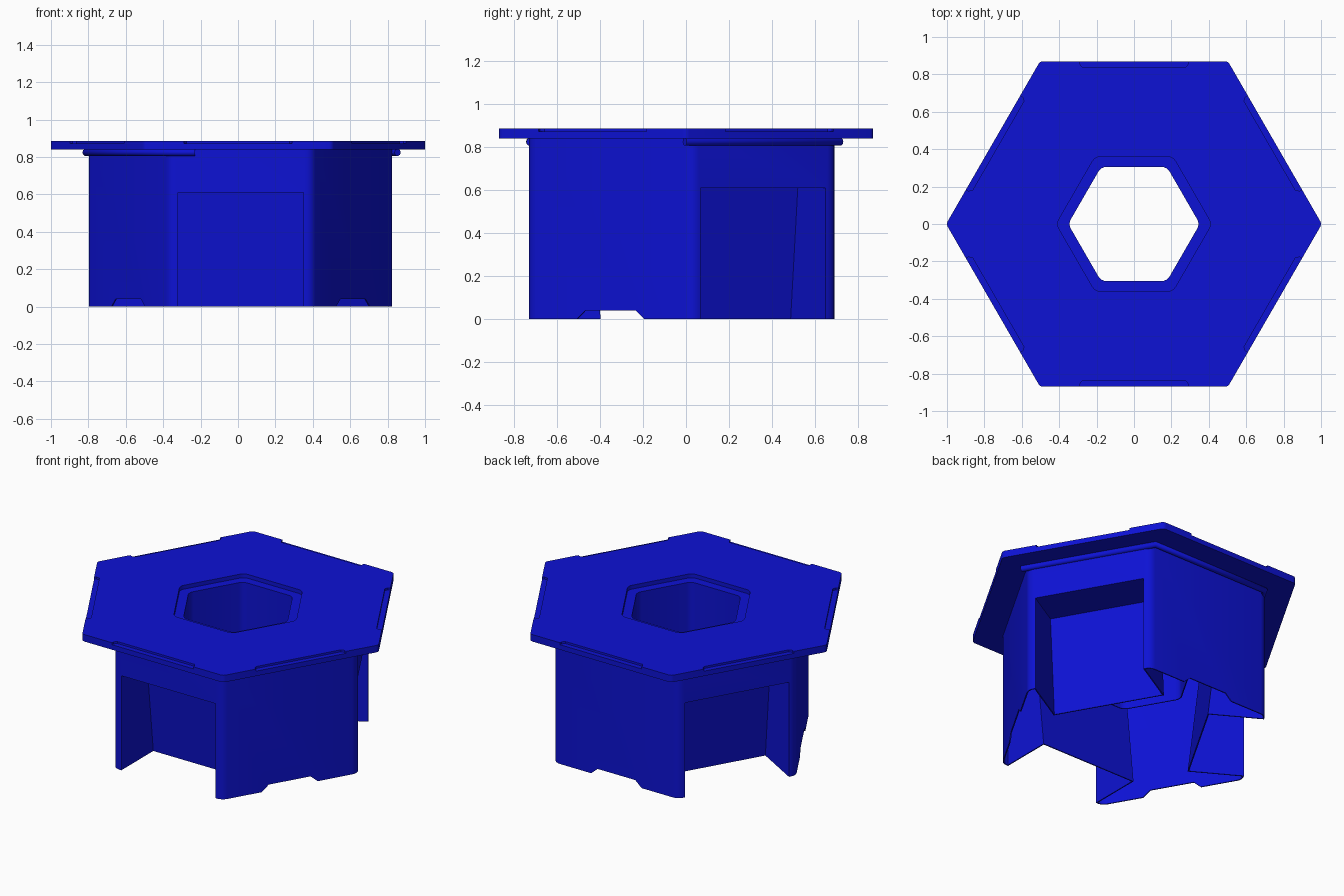
import bpy, bmesh
from math import radians, cos, sin, pi
from mathutils import Matrix, Vector

if "Cube" in bpy.data.objects:
    bpy.data.objects.remove(bpy.data.objects["Cube"])

blue = bpy.data.materials.new("blue")
blue.diffuse_color = (0.004, 0.006, 0.66, 1)
blue.use_nodes = True
blue.node_tree.nodes["Principled BSDF"].inputs["Base Color"].default_value = blue.diffuse_color
BODY_C = Vector((0.014, -0.004, 0))  # body sits slightly off the plate centre
P, Q = 0.726, 0.694                  # apothems of pocket sides and plain sides


def rounded_hex(p, r, q=None, steps=4):
    """Hexagon outline with points on +-x; sides alternate apothems p and q."""
    q = p if q is None else q
    pts = []
    for k in range(6):
        a = k * pi / 3
        d1, d2 = (q - r, p - r) if k % 2 == 0 else (p - r, q - r)
        u, v = (d1 + d2) / (2 * cos(pi / 6)), d2 - d1
        cx, cy = u * cos(a) - v * sin(a), u * sin(a) + v * cos(a)
        for i in range(steps + 1):
            t = a - pi / 6 + i * (pi / 3) / steps
            pts.append((cx + r * cos(t), cy + r * sin(t)))
    return pts


def prism(name, pts, lo, hi, matrix=Matrix(), axis='Z', helper=False):
    """Extrude an outline along z, or a (y, z) outline along x, or (x, z) along y."""
    place = {'Z': lambda p, h: (p[0], p[1], h),
             'X': lambda p, h: (h, p[0], p[1]),
             'Y': lambda p, h: (p[0], h, p[1])}[axis]
    bm = bmesh.new()
    low = [bm.verts.new(place(p, lo)) for p in pts]
    high = [bm.verts.new(place(p, hi)) for p in pts]
    n = len(pts)
    bm.faces.new(low)
    bm.faces.new(high)
    for i in range(n):
        bm.faces.new((low[i], low[(i + 1) % n], high[(i + 1) % n], high[i]))
    bmesh.ops.recalc_face_normals(bm, faces=bm.faces)
    bm.transform(matrix)
    me = bpy.data.meshes.new(name)
    bm.to_mesh(me)
    bm.free()
    ob = bpy.data.objects.new(name, me)
    bpy.context.collection.objects.link(ob)
    me.materials.append(blue)
    if helper:
        ob.hide_render = True
        ob.display_type = 'WIRE'
        helpers.append(ob)
    return ob


def cut(target, cutter):
    m = target.modifiers.new("cut_" + cutter.name, 'BOOLEAN')
    m.operation = 'DIFFERENCE'
    m.solver = 'EXACT'
    m.object = cutter


def finish(ob):
    """Apply the cuts, then smooth only the rounded corners."""
    bpy.ops.object.select_all(action='DESELECT')
    ob.select_set(True)
    bpy.context.view_layer.objects.active = ob
    for m in list(ob.modifiers):
        bpy.ops.object.modifier_apply(modifier=m.name)
    bpy.ops.object.shade_smooth_by_angle(angle=radians(25))


def turned(deg, centre=Vector()):
    return Matrix.Translation(centre) @ Matrix.Rotation(radians(deg), 4, 'Z')


helpers = []
at_body = Matrix.Translation(BODY_C)

# Top plate with stepped hexagonal hole and shallow edge ledges
plate = prism("top_plate", rounded_hex(0.87, 0.03), 0.84, 0.885)
hole = prism("hole_cutter", rounded_hex(0.305, 0.05), 0.2, 1.0, helper=True)
step = prism("step_cutter", rounded_hex(0.36, 0.05), 0.86, 1.0, helper=True)
cut(plate, hole)
cut(plate, step)
for k in range(6):
    ledge = prism("ledge_cutter", [(-0.29, -0.9), (-0.29, -0.855), (-0.275, -0.838),
                  (0.275, -0.838), (0.29, -0.855), (0.29, -0.9)],
                  0.872, 1.0, turned(60 * k), helper=True)
    cut(plate, ledge)
finish(plate)

# Thin tube hanging below the hole
tube = prism("hole_tube", rounded_hex(0.311, 0.056), 0.39, 0.85)
cut(tube, hole)
finish(tube)

# Hollow body: inner void keeps thin walls around the three pockets
body = prism("body", rounded_hex(P, 0.06, Q), 0, 0.845, at_body)
T = 0.007
void = prism("void_cutter", rounded_hex(P - T, 0.06 - T, Q - T), -0.1, 1.0, at_body, helper=True)
HALF = 0.336
for k in range(3):
    # Pocket shell, subtracted from the void
    shell = prism("pocket_shell", [(-0.9, -0.2), (-P + 0.348 + T, -0.2), (-P + 0.26 + T, 0.61 + T),
                  (-0.9, 0.61 + T)], -HALF - T, HALF + T, turned(120 * k, BODY_C), 'X', True)
    cut(void, shell)
finish(void)
cut(body, void)
for k in range(3):
    # Open pocket with a sloping back
    pocket = prism("pocket_cutter", [(-0.9, -0.2), (-P + 0.348, -0.2), (-P + 0.26, 0.61),
                   (-0.9, 0.61)], -HALF, HALF, turned(120 * k, BODY_C), 'X', True)
    # Low notch under each plain wall
    notch = prism("notch_cutter", [(-0.23, -0.05), (-0.18, 0), (-0.135, 0.04), (0.135, 0.04),
                  (0.18, 0), (0.23, -0.05)], -0.8, -0.62, turned(120 * k + 60, BODY_C), 'Y', True)
    cut(body, pocket)
    cut(body, notch)
finish(body)

# Bead under the plate, running round the back and left sides
R, cx, cy = 0.833, 0.02, -0.006
path = [(cx + R * cos(k * pi / 3), cy + R * sin(k * pi / 3)) for k in range(5)] + [(-0.23, -0.724)]
cu = bpy.data.curves.new("rim_bead", 'CURVE')
cu.dimensions = '3D'
cu.bevel_depth = 0.019
cu.bevel_resolution = 3
cu.use_fill_caps = True
sp = cu.splines.new('POLY')
sp.points.add(len(path) - 1)
for p, (x, y) in zip(sp.points, path):
    p.co = (x, y, 0.824, 1)
cu.materials.append(blue)
bead = bpy.data.objects.new("rim_bead", cu)
bpy.context.collection.objects.link(bead)

# Remove the helpers now the cuts are applied
for h in helpers:
    bpy.data.objects.remove(h)
